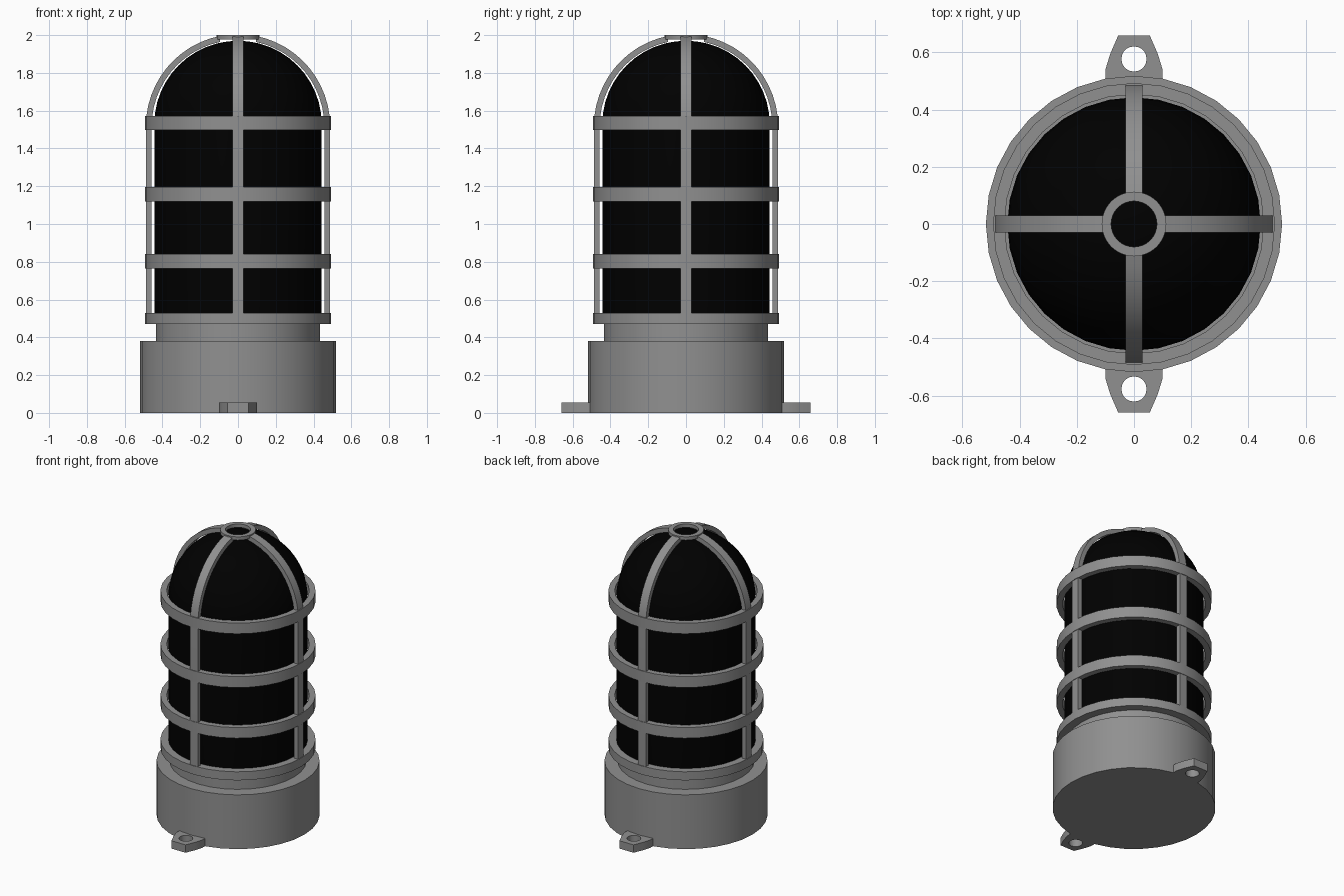
import bpy, bmesh, math
from mathutils import Matrix

if "Cube" in bpy.data.objects:
    bpy.data.objects.remove(bpy.data.objects["Cube"])

SIDES = 32


def material(name, value):
    mat = bpy.data.materials.new(name)
    mat.diffuse_color = (value, value, value, 1)
    mat.use_nodes = True
    mat.node_tree.nodes["Principled BSDF"].inputs["Base Color"].default_value = mat.diffuse_color
    return mat


METAL = material("dark_grey_metal", 0.28)
GLASS = material("dark_glass", 0.0)


def finish(bm, name, mat=METAL):
    bmesh.ops.recalc_face_normals(bm, faces=bm.faces)
    me = bpy.data.meshes.new(name)
    bm.to_mesh(me)
    bm.free()
    me.materials.clear()
    me.materials.append(mat)
    ob = bpy.data.objects.new(name, me)
    bpy.context.collection.objects.link(ob)
    bpy.ops.object.select_all(action='DESELECT')
    bpy.context.view_layer.objects.active = ob
    ob.select_set(True)
    bpy.ops.object.shade_smooth_by_angle(angle=math.radians(35))


def lathe(name, profile, closed=False, mat=METAL):
    """Spin an (r, z) profile around z; closed makes a ring section."""
    bm = bmesh.new()
    vs = [bm.verts.new((r, 0, z)) for r, z in profile]
    edges = [bm.edges.new(p) for p in zip(vs, vs[1:])]
    if closed:
        edges.append(bm.edges.new((vs[-1], vs[0])))
    bmesh.ops.spin(bm, geom=vs + edges, axis=(0, 0, 1), cent=(0, 0, 0),
                   angle=2 * math.pi, steps=SIDES, use_merge=True)
    bmesh.ops.remove_doubles(bm, verts=bm.verts, dist=1e-5)
    finish(bm, name, mat)


def ring(name, r_in, r_out, z0, z1):
    lathe(name, [(r_in, z0), (r_out, z0), (r_out, z1), (r_in, z1)], True)


def thick_strip(bm, outer, inner, offset):
    """Fill between two paths and extrude the strip by offset."""
    a, b = ([bm.verts.new(c) for c in path] for path in (outer, inner))
    faces = [bm.faces.new((a[i], a[i + 1], b[i + 1], b[i])) for i in range(len(a) - 1)]
    ext = bmesh.ops.extrude_face_region(bm, geom=faces, use_keep_orig=True)
    bmesh.ops.translate(bm, vec=offset,
                        verts=[g for g in ext['geom'] if isinstance(g, bmesh.types.BMVert)])


# Base housing with narrower neck
lathe("base", [(0, 0), (0.518, 0), (0.518, 0.38), (0.435, 0.38), (0.435, 0.48), (0, 0.48)])

# Dark glass dome
dome = [(0.443 * math.cos(a), 1.53 + 0.44 * math.sin(a))
        for a in (math.pi / 2 * i / 12 for i in range(12))]
lathe("glass_dome", [(0, 0.475), (0.443, 0.475)] + dome + [(0, 1.97)], mat=GLASS)

# Cage hoops and top hub
ring("cage_hoop_bottom", 0.43, 0.493, 0.47, 0.53)
for i, (z0, z1) in enumerate([(0.765, 0.84), (1.12, 1.197), (1.497, 1.572)]):
    ring(f"cage_hoop_{i + 1}", 0.453, 0.493, z0, z1)
ring("cage_hub", 0.08, 0.113, 1.976, 2.0)

# Four cage ribs, straight then arched to the hub
for k in range(4):
    bm = bmesh.new()
    paths = []
    for r in (0.488, 0.457):
        end = math.acos(0.095 / r)
        arc = [end * i / 12 for i in range(13)]
        paths.append([(r, -0.03, 0.48)] +
                     [(r * math.cos(a), -0.03, 1.517 + r * math.sin(a)) for a in arc])
    thick_strip(bm, *paths, (0, 0.06, 0))
    bmesh.ops.rotate(bm, verts=bm.verts, matrix=Matrix.Rotation(k * math.pi / 2, 3, 'Z'))
    finish(bm, f"cage_rib_{k + 1}")

# Two mounting ears with bolt holes
for side, label in ((-1, "front"), (1, "back")):
    half = [(0.1, 0.48), (0.1, 0.54), (0.083, 0.595), (0.055, 0.66)]
    outline = half + [(-x, y) for x, y in reversed(half)]
    hole = [(0.044 * math.cos(t), 0.577 + 0.044 * math.sin(t))
            for t in (2 * math.pi * i / 20 for i in range(20))]
    cu = bpy.data.curves.new("ear_outline", 'CURVE')
    cu.dimensions = '2D'
    cu.fill_mode = 'BOTH'
    cu.extrude = 0.0275
    for pts in (outline, hole):
        sp = cu.splines.new('POLY')
        sp.points.add(len(pts) - 1)
        for p, (x, y) in zip(sp.points, pts):
            p.co = (x, y * side, 0, 1)
        sp.use_cyclic_u = True
    tmp = bpy.data.objects.new("ear_curve", cu)
    bpy.context.collection.objects.link(tmp)
    bpy.context.view_layer.update()
    bm = bmesh.new()
    bm.from_mesh(tmp.to_mesh())
    tmp.to_mesh_clear()
    bpy.data.objects.remove(tmp)
    bmesh.ops.remove_doubles(bm, verts=bm.verts, dist=1e-5)
    bmesh.ops.translate(bm, verts=bm.verts, vec=(0, 0, 0.0275))
    finish(bm, f"mounting_ear_{label}")
